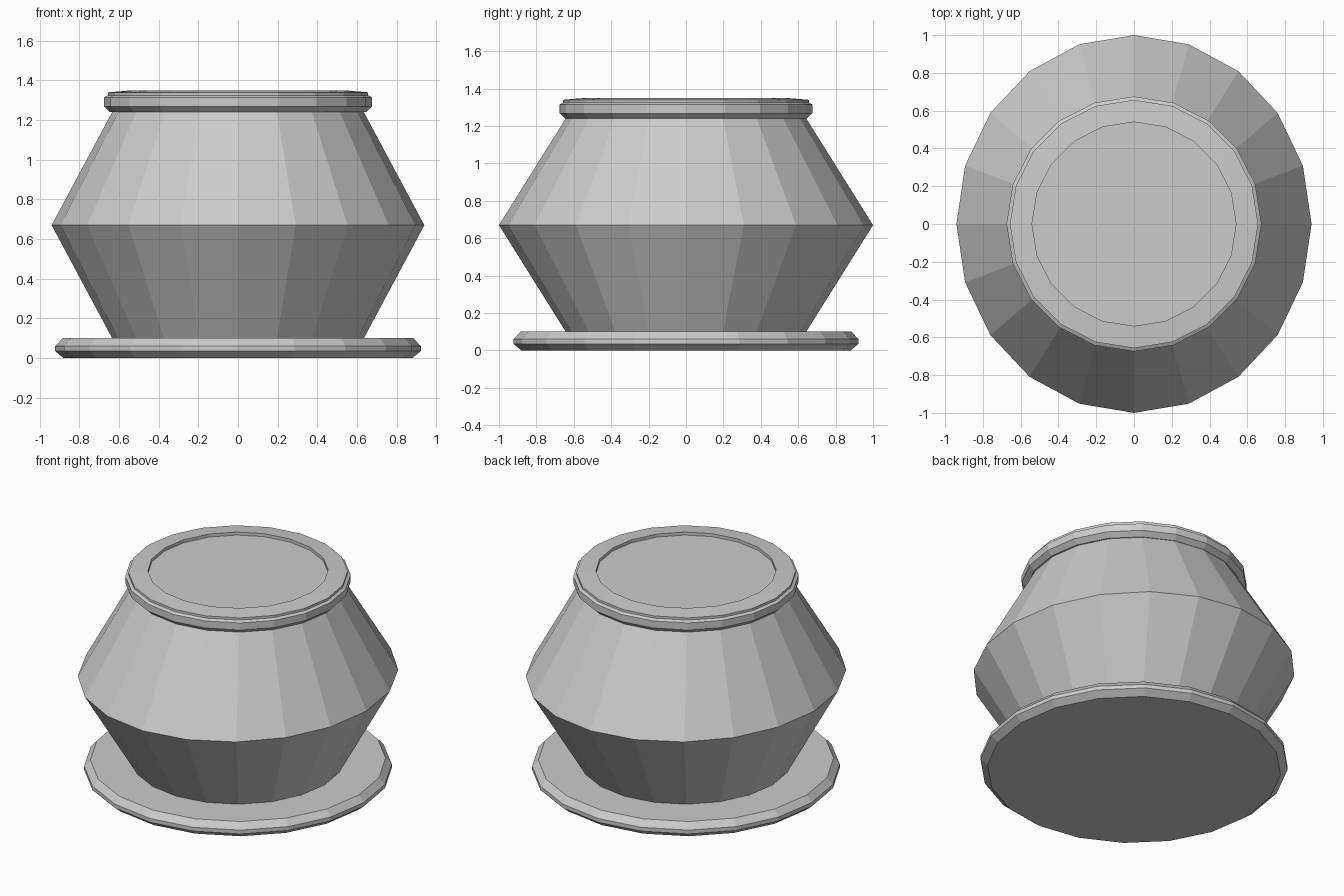
import bpy, bmesh, math

if "Cube" in bpy.data.objects:
    bpy.data.objects.remove(bpy.data.objects["Cube"])

SIDES = 20


def lathe(name, profile):
    """Build a closed faceted solid from rings of (x radius, y radius, z)."""
    bm = bmesh.new()
    rings = []
    for rx, ry, z in profile:
        rings.append([bm.verts.new((rx * math.cos(2 * math.pi * i / SIDES),
                                    ry * math.sin(2 * math.pi * i / SIDES), z))
                      for i in range(SIDES)])
    for low, high in zip(rings, rings[1:]):
        for i in range(SIDES):
            j = (i + 1) % SIDES
            bm.faces.new((low[i], low[j], high[j], high[i]))
    bm.faces.new(rings[0][::-1])
    bm.faces.new(rings[-1])
    mesh = bpy.data.meshes.new(name)
    bm.to_mesh(mesh)
    bm.free()
    obj = bpy.data.objects.new(name, mesh)
    bpy.context.collection.objects.link(obj)
    return obj


def round_profile(points):
    return [(r, r, z) for r, z in points]


# saucer with bevelled rim
lathe("saucer", round_profile([(0.88, 0.0), (0.922, 0.035), (0.922, 0.06), (0.885, 0.1)]))

# double-cone body, widest at the middle and slightly narrower in x there
lathe("pot_body", [(0.635, 0.643, 0.1), (0.94, 1.0, 0.67), (0.635, 0.643, 1.24)])

# stepped lid with shallow recess
lathe("lid", round_profile([(0.645, 1.24), (0.675, 1.268), (0.675, 1.315), (0.657, 1.325),
                            (0.657, 1.34), (0.54, 1.35), (0.54, 1.33)]))
